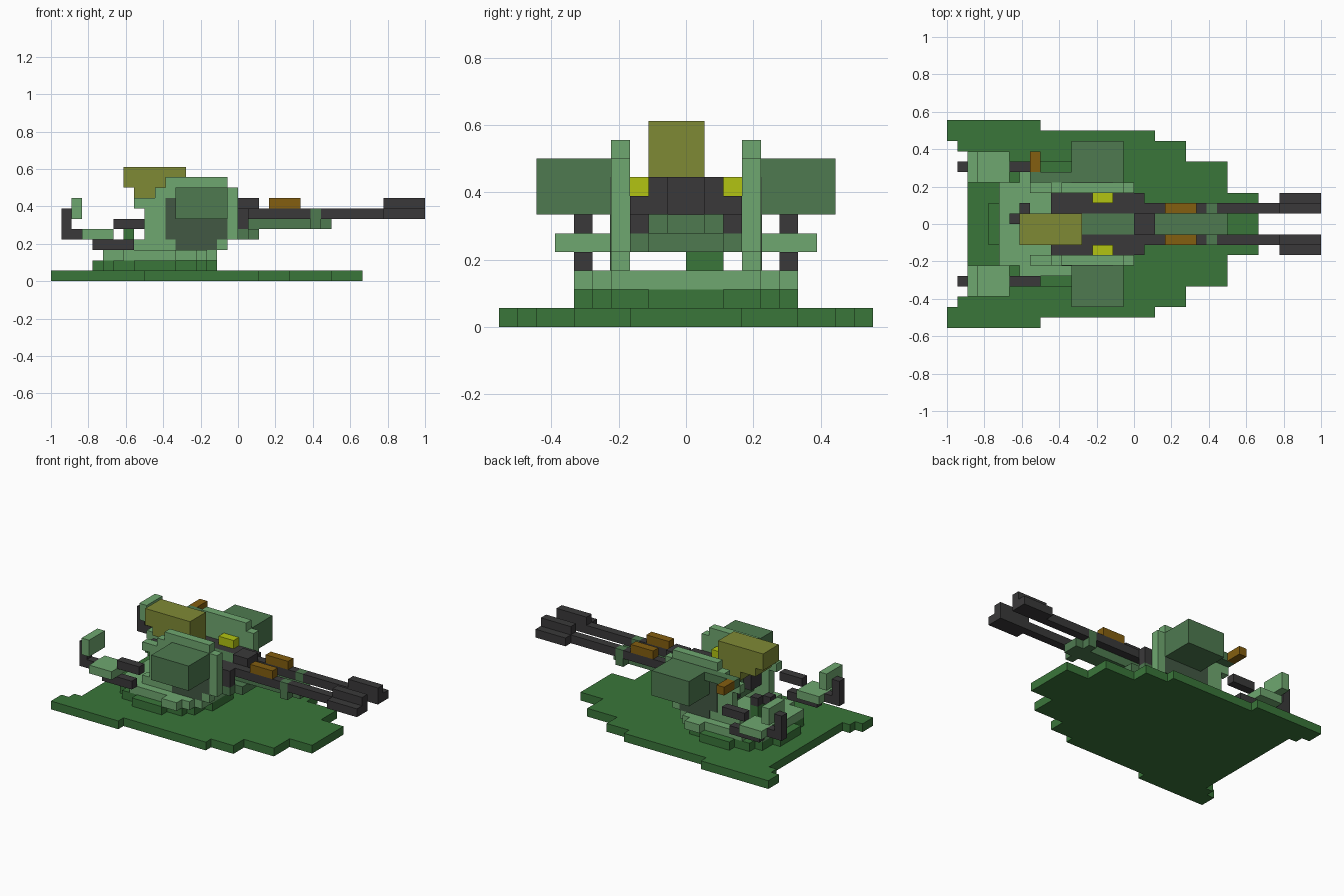
import bpy, bmesh

if "Cube" in bpy.data.objects:
    bpy.data.objects.remove(bpy.data.objects["Cube"])

U = 1 / 18  # block size of the model's grid


def material(name, hex_code):
    rgb = [int(hex_code[i:i + 2], 16) / 255 for i in (0, 2, 4)]
    lin = [c / 12.92 if c <= 0.04045 else ((c + 0.055) / 1.055) ** 2.4 for c in rgb]
    m = bpy.data.materials.new(name)
    m.diffuse_color = (*lin, 1)
    m.use_nodes = True
    m.node_tree.nodes["Principled BSDF"].inputs["Base Color"].default_value = m.diffuse_color
    return m


DARK = material("dark_green", "3A763A")
LIGHT = material("light_green", "6FA770")
MID = material("mid_green", "4E7A50")
GREY = material("grey_green", "425844")
BLACK = material("charcoal", "3A393A")
OLIVE = material("olive", "7F8A35")
ORANGE = material("brown_orange", "835E10")
YELLOW = material("yellow", "B2C412")


def blocks(name, mat, boxes, mirror=False):
    """Object made of boxes (x0, x1, y0, y1, z0, z1) in grid units, optionally mirrored in y."""
    bm = bmesh.new()
    todo = list(boxes)
    if mirror:
        todo += [(a, b, -d, -c, e, f) for a, b, c, d, e, f in boxes]
    for x0, x1, y0, y1, z0, z1 in todo:
        vs = bmesh.ops.create_cube(bm, size=1)["verts"]
        for v in vs:
            v.co = (U * (x1 if v.co.x > 0 else x0),
                    U * (y1 if v.co.y > 0 else y0),
                    U * (z1 if v.co.z > 0 else z0))
    me = bpy.data.meshes.new(name)
    bm.to_mesh(me)
    bm.free()
    me.materials.append(mat)
    ob = bpy.data.objects.new(name, me)
    bpy.context.collection.objects.link(ob)
    return ob


def stepped(name, mat, rows, z0, z1):
    """Flat stepped slab; rows of (half width, x0, x1), widest x span first, no overlaps."""
    boxes, inner = [], 0
    for w, x0, x1 in rows:
        if inner == 0:
            boxes.append((x0, x1, -w, w, z0, z1))
        else:
            boxes += [(x0, x1, inner, w, z0, z1), (x0, x1, -w, -inner, z0, z1)]
        inner = w
    return blocks(name, mat, boxes)


# base plate and turntable rings
stepped("base_plate", DARK, [(3, -16, 12), (6, -16, 9), (7, -16, 5), (8, -17, 5),
                             (9, -18, 2), (10, -18, -9)], 0, 1)
stepped("lower_ring", DARK, [(2, -14, -2), (4, -13, -3), (5, -12, -4), (6, -10, -6)], 1, 2)
stepped("upper_ring", LIGHT, [(4, -13, -2), (5, -11, -3), (6, -6, -4)], 2, 3)

# side walls of the carriage, with round trunnion plates and shield boxes
blocks("side_wall", LIGHT, [(-10, -1, 3, 4, 3, 4), (-9, 0, 3, 4, 4, 7), (-10, 0, 3, 4, 7, 8),
                            (-8, 0, 3, 4, 8, 9), (-7, -1, 3, 4, 9, 10)], True)
blocks("trunnion_plate", GREY, [(-6, -2, 3.9, 4.06, 3, 4), (-7, -1, 3.9, 4.06, 4, 8),
                                (-6, -2, 3.9, 4.06, 8, 9)], True)
blocks("shield_box", MID, [(-6, -1, 4, 8, 6, 9)], True)

# gun cradle and centre rail
blocks("cradle", MID, [(-7, 1, -3, 3, 4, 5), (1, 2, -2, 2, 4, 5),
                       (-7, 0, -1, 1, 5, 7), (0, 9, -1, 1, 5, 6)])
blocks("barrel_clamp", MID, [(7, 8, 1, 2, 5, 7)], True)
blocks("centre_block", BLACK, [(0, 2, -1, 1, 6, 8)])

# twin guns
blocks("receiver", BLACK, [(-8, 0, 1, 3, 5, 7), (0, 1, 2, 3, 5, 7)], True)
blocks("barrel", BLACK, [(0, 7, 1, 2, 6, 7), (8, 14, 1, 2, 6, 7)], True)
blocks("muzzle", BLACK, [(14, 18, 1, 3, 6, 7), (14, 18, 1, 2, 7, 8)], True)
blocks("barrel_sleeve", ORANGE, [(3, 6, 1, 2, 7, 8)], True)
blocks("feed_cover", YELLOW, [(-4, -2, 2, 3, 7, 8)], True)

# ammunition hopper on top
blocks("hopper", OLIVE, [(-11, -5, -2, 1, 9, 11), (-10, -8, -2, 1, 8, 9), (-8, -5, -2, 1, 7, 9)])

# sight on the left wall
blocks("sight_arm", MID, [(-9, -6, 4, 5, 8, 9)])
blocks("sight", ORANGE, [(-10, -9, 5, 7, 8, 9)])
blocks("sight_bracket", MID, [(-10, -9, 4, 5, 8, 9)])

# crew seats with frames and foot rests
blocks("seat", LIGHT, [(-15, -12, 4, 7, 4, 5), (-16, -15, 4, 7, 6, 8)], True)
blocks("seat_frame", BLACK, [(-14, -10, 5, 6, 3, 4), (-16, -15, 5, 6, 4, 5),
                             (-17, -16, 5, 6, 4, 7)], True)
blocks("hand_crank", BLACK, [(-12, -9, 5, 6, 5, 6)], True)

# control column
blocks("control_column", DARK, [(-11, -10, 0, 2, 3, 5)])
blocks("control_handle", BLACK, [(-11, -10, 1, 2, 5, 6), (-12, -11, 0, 1, 5, 6)])
